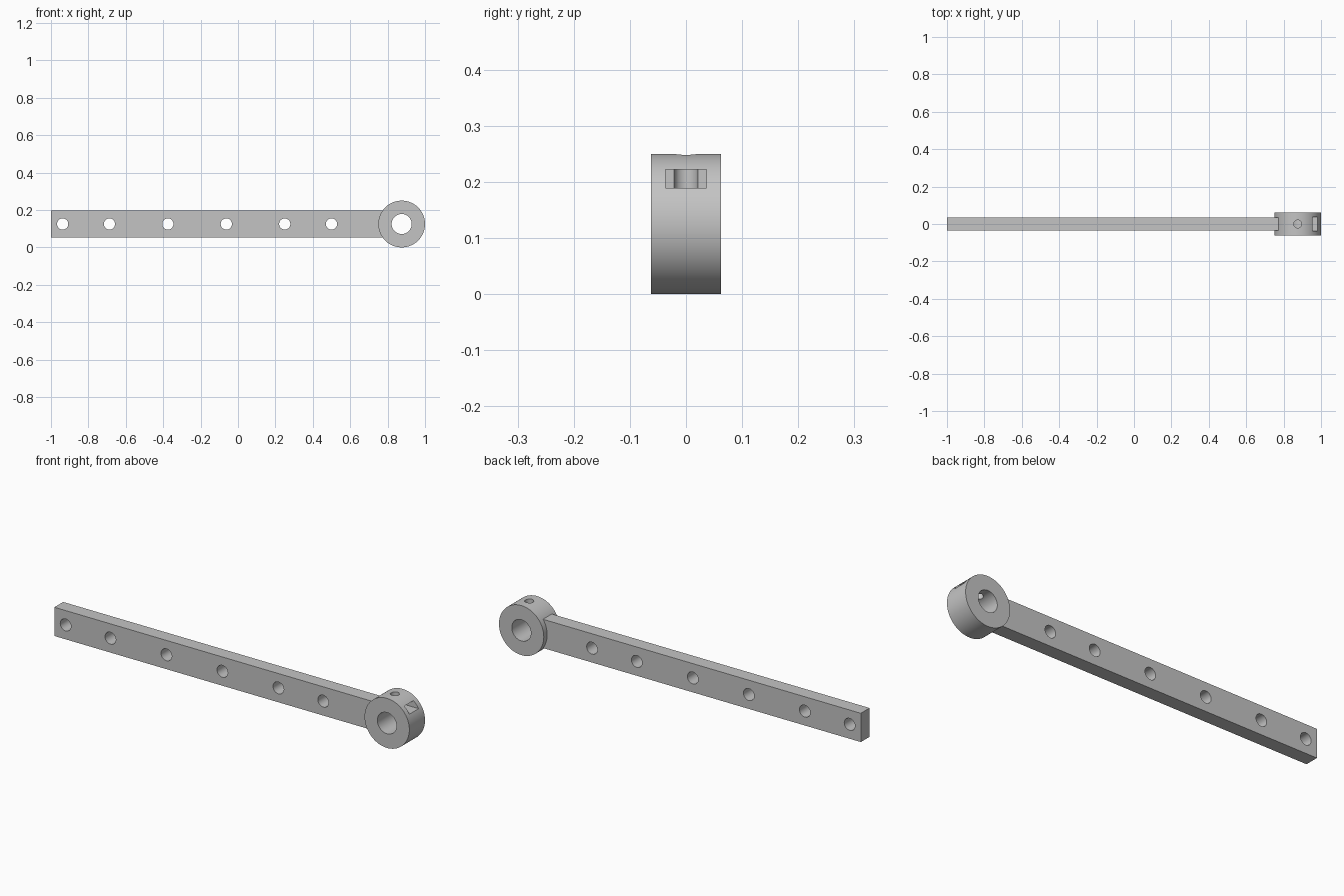
import bpy
import math

if "Cube" in bpy.data.objects:
    bpy.data.objects.remove(bpy.data.objects["Cube"], do_unlink=True)

steel = bpy.data.materials.new("light_grey")
steel.use_nodes = True
grey = (0.55, 0.55, 0.55, 1)
steel.diffuse_color = grey
steel.node_tree.nodes["Principled BSDF"].inputs["Base Color"].default_value = grey

MID = 0.125      # height of the centre line
HUB_X = 0.875    # hub centre


def finish(name):
    ob = bpy.context.object
    ob.name = name
    ob.data.materials.append(steel)
    bpy.ops.object.transform_apply(location=True, rotation=True, scale=True)
    return ob


def box(name, x0, x1, half_y, z0, z1):
    bpy.ops.mesh.primitive_cube_add(
        size=1, location=((x0 + x1) / 2, 0, (z0 + z1) / 2))
    bpy.context.object.scale = (x1 - x0, 2 * half_y, z1 - z0)
    return finish(name)


def cylinder(name, x, z, radius, depth, sides, upright=False):
    tilt = 0 if upright else math.pi / 2
    bpy.ops.mesh.primitive_cylinder_add(
        vertices=sides, radius=radius, depth=depth,
        location=(x, 0, z), rotation=(tilt, 0, 0))
    return finish(name)


def combine(target, tool, operation):
    tool.hide_render = True
    mod = target.modifiers.new(tool.name, "BOOLEAN")
    mod.operation = operation
    mod.solver = "EXACT"
    mod.object = tool
    bpy.context.view_layer.objects.active = target
    bpy.ops.object.modifier_apply(modifier=mod.name)
    bpy.data.objects.remove(tool, do_unlink=True)


# Round hub joined to the flat bar
arm = cylinder("lever_arm", HUB_X, MID, 0.125, 0.125, 96)
bar = box("bar", -1, 0.8, 0.035, MID - 0.0725, MID + 0.0725)
combine(arm, bar, "UNION")

# Shaft bore through the hub
combine(arm, cylinder("shaft_bore", HUB_X, MID, 0.0535, 0.4, 64), "DIFFERENCE")

# Row of holes along the bar
for x in (-0.9375, -0.6875, -0.375, -0.0625, 0.25, 0.5):
    combine(arm, cylinder("bar_hole", x, MID, 0.03, 0.4, 48), "DIFFERENCE")

# Set screw hole from the top of the hub into the bore
combine(arm, cylinder("screw_hole", HUB_X, 0.21, 0.021, 0.17, 32, True), "DIFFERENCE")

# Nut slot from the outer side of the hub to the screw hole
combine(arm, box("nut_slot", HUB_X, 1.1, 0.0365, 0.189, 0.222), "DIFFERENCE")

bpy.ops.object.select_all(action="DESELECT")
arm.select_set(True)
bpy.context.view_layer.objects.active = arm
bpy.ops.object.shade_smooth_by_angle(angle=math.radians(30))
